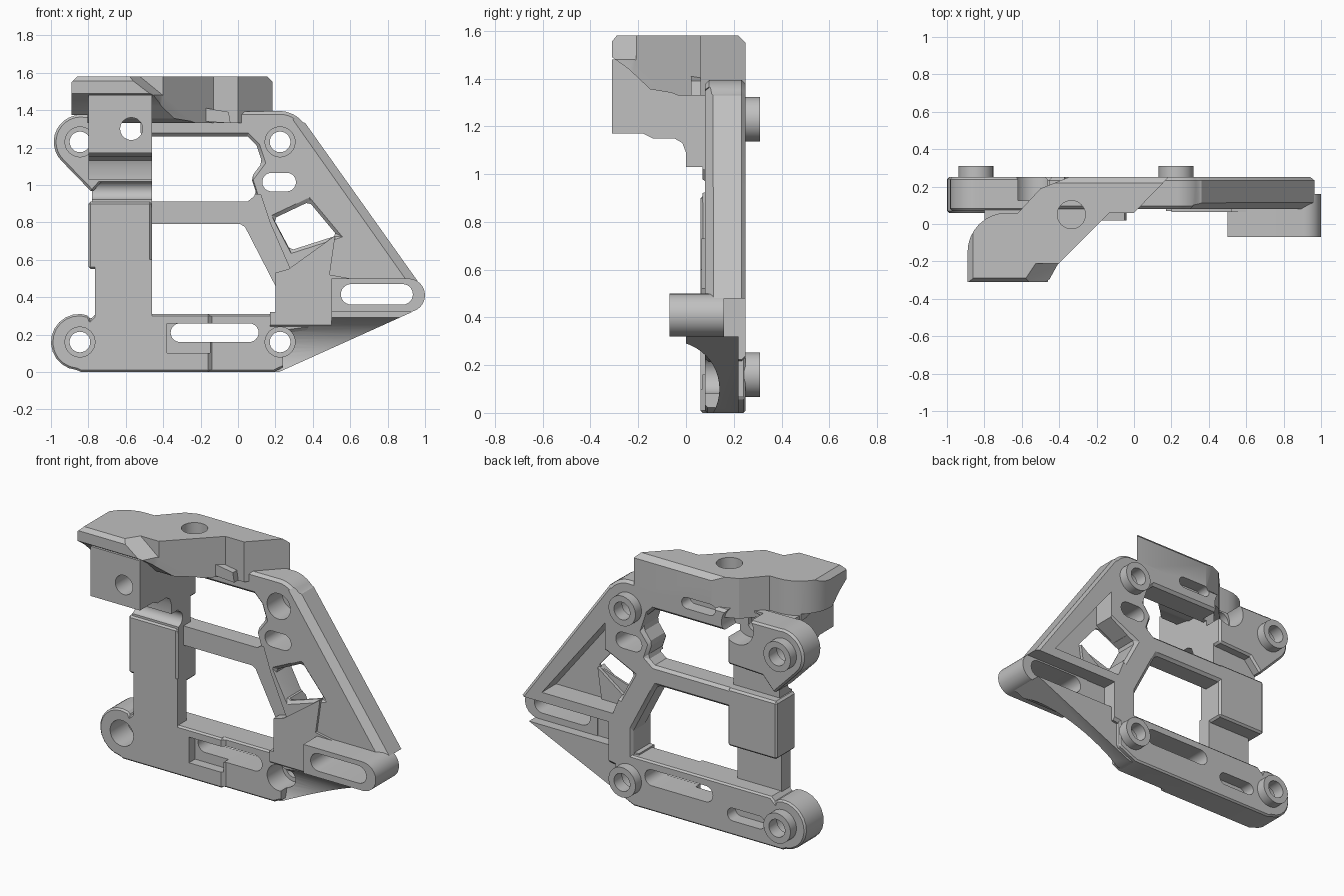
import bpy, bmesh
from math import sin, cos, radians
from mathutils import Vector

if "Cube" in bpy.data.objects:
    bpy.data.objects.remove(bpy.data.objects["Cube"])

grey = bpy.data.materials.new("matte_grey")
grey.use_nodes = True
grey.diffuse_color = (0.53, 0.53, 0.53, 1)
grey.node_tree.nodes["Principled BSDF"].inputs["Base Color"].default_value = (0.53, 0.53, 0.53, 1)

AXES = {"x": lambda u, v, t: (t, u, v),
        "y": lambda u, v, t: (u, t, v),
        "z": lambda u, v, t: (u, v, t)}


def finish(name, bm):
    bmesh.ops.recalc_face_normals(bm, faces=bm.faces)
    mesh = bpy.data.meshes.new(name)
    bm.to_mesh(mesh)
    bm.free()
    mesh.materials.append(grey)
    obj = bpy.data.objects.new(name, mesh)
    bpy.context.collection.objects.link(obj)
    return obj


def prism(name, pts, a, b, axis="y"):
    """Extrude a 2D profile along an axis from a to b."""
    bm = bmesh.new()
    face = bm.faces.new([bm.verts.new(AXES[axis](u, v, a)) for u, v in pts])
    moved = bmesh.ops.extrude_face_region(bm, geom=[face])["geom"]
    shift = Vector(AXES[axis](0, 0, b - a))
    bmesh.ops.translate(bm, vec=shift, verts=[e for e in moved if isinstance(e, bmesh.types.BMVert)])
    return finish(name, bm)


def hull(name, pts):
    bm = bmesh.new()
    for p in pts:
        bm.verts.new(p)
    bmesh.ops.convex_hull(bm, input=bm.verts)
    return finish(name, bm)


def arc(cx, cy, r, start, end, n=12):
    return [(cx + r * cos(radians(start + (end - start) * i / n)),
             cy + r * sin(radians(start + (end - start) * i / n))) for i in range(n + 1)]


def circle(cx, cy, r):
    return arc(cx, cy, r, 0, 352.5, 47)


def stadium(x1, x2, z, r):
    return arc(x2, z, r, -90, 90) + arc(x1, z, r, 90, 270)


def rect(u1, v1, u2, v2):
    return [(u1, v1), (u2, v1), (u2, v2), (u1, v2)]


def bake(obj):
    bpy.context.view_layer.update()
    graph = bpy.context.evaluated_depsgraph_get()
    mesh = bpy.data.meshes.new_from_object(obj.evaluated_get(graph))
    obj.modifiers.clear()
    obj.data = mesh


def cut(obj, *cutters, keep=False):
    for c in cutters:
        mod = obj.modifiers.new("cut", "BOOLEAN")
        mod.operation, mod.solver, mod.object = "DIFFERENCE", "EXACT", c
        bake(obj)
        if not keep:
            bpy.data.objects.remove(c)


def chamfer(obj, width):
    mod = obj.modifiers.new("chamfer", "BEVEL")
    mod.width, mod.segments, mod.limit_method, mod.angle_limit = width, 1, "ANGLE", radians(50)
    bake(obj)


parts = []

# Lower beam with rounded lug
beam = prism("lower_beam", arc(-0.85, 0.16, 0.15, 265, 70) + [(-0.79, 0.28), (-0.76, 0.31),
             (0.32, 0.31), (0.32, 0.06), (0.19, 0), (-0.84, 0)], 0.06, 0.25)
cut(beam, prism("c", rect(-0.15, -0.1, 0.5, 0.5), 0, 0.08))
chamfer(beam, 0.02)
cut(beam, prism("c", stadium(-0.31, 0.06, 0.21, 0.05), 0, 0.4),
    prism("c", stadium(-0.68, -0.5, 0.13, 0.04), 0.17, 0.4),
    prism("c", rect(-0.38, 0.1, -0.15, 0.26), 0, 0.12),
    prism("c", rect(0.24, -0.1, 0.5, 0.29), 0, 0.15))
parts.append(beam)

# Truss: top bar, crossbar, arms and diagonal strut
truss = prism("truss_frame", [(-0.52, 0.79), (0.03, 0.79), (0.2, 0.46), (0.2, 0.2), (0.55, 0.25),
              (0.88, 0.32)] + arc(0.91, 0.41, 0.085, -60, 35, 6) + [(0.36, 1.33)]
              + arc(0.22, 1.23, 0.165, 40, 85, 6) + [(-0.52, 1.39), (-0.52, 1.26), (0.05, 1.26),
              (0.1, 1.21), (0.13, 1.12), (0.07, 1.04), (0.1, 0.95), (0.05, 0.91), (-0.52, 0.91)], 0.08, 0.25)
cut(truss, prism("c", [(0.19, 0.82), (0.38, 0.91), (0.53, 0.73), (0.28, 0.65)], 0, 0.4))
chamfer(truss, 0.022)
# Slanted front edge along the outside of the strut
outer = [(0.33, 1.375), (0.97, 0.47)]
slant = hull("c", [(x + d * 0.816, y, z + d * 0.579) for x, z in outer
                   for d, y in ((-0.055, 0.07), (0.06, 0.07), (0.06, 0.16), (-0.045, 0.08))])
cut(truss, slant, prism("c", stadium(0.18, 0.26, 1.015, 0.05), 0, 0.4),
    prism("c", [(0.385, 1.09), (0.82, 0.54), (0.33, 0.54), (0.25, 0.74), (0.25, 0.85), (0.385, 0.92)], 0.11, 0.4),
    prism("c", rect(0.36, 0.1, 1.1, 0.48), 0.155, 0.4),
    prism("c", [(-0.6, 0.7), (0.06, 0.7), (0.22, 0.4), (0.3, 0.5), (0.17, 0.8), (0.12, 0.95), (-0.6, 0.95)], 0, 0.12))
parts.append(truss)

# Front gusset and slotted boss
gusset = prism("gusset_plate", [(0.2, 0.29), (0.2, 0.53), (0.27, 0.55), (0.52, 0.73),
               (0.49, 0.52), (0.6, 0.5), (0.6, 0.29)], 0.065, 0.13)
boss = prism("slotted_boss", arc(0.91, 0.41, 0.09, -90, 90) + [(0.5, 0.5), (0.5, 0.32)], -0.07, 0.16)
parts += [gusset, boss]

# Lower triangular web, scooped out underneath
web = prism("lower_web", [(0.17, 0), (0.22, 0), (0.93, 0.32), (0.17, 0.32)], 0.0, 0.22)
cut(web, prism("c", circle(-0.06, 0.1, 0.2), 0, 1.2, "x"),
    prism("c", rect(0, -0.1, 0.5, 0.5), -0.1, 0.07))
parts.append(web)
slot = prism("c", stadium(0.605, 0.88, 0.415, 0.055), -0.5, 0.5)
for p in (gusset, boss, truss, web):
    cut(p, slot, keep=True)
bpy.data.objects.remove(slot)

# Column with its rear block and recessed neck
parts.append(prism("column", rect(-0.765, 0.29, -0.46, 0.6), 0.06, 0.15))
block = prism("column_block", rect(-0.8, 0.55, -0.46, 0.91), 0.06, 0.25)
chamfer(block, 0.012)
neck = prism("neck", rect(-0.78, 0.88, -0.46, 1.12), 0.07, 0.19)
cut(neck, prism("c", circle(0.06, 0.97, 0.05), -1, 0, "x"))
parts += [block, neck]

# Upper lug and the clamp wall in front of it
lug = prism("upper_lug", arc(-0.84, 1.23, 0.145, 225, 80) + [(-0.46, 1.37), (-0.46, 1.06),
            (-0.7, 1.05), (-0.78, 0.96)], 0.07, 0.25)
chamfer(lug, 0.012)
wall = prism("clamp_wall", [(-0.31, 1.17), (-0.18, 1.17), (-0.14, 1.15), (-0.05, 1.15), (-0.015, 1.13),
             (0, 1.09), (0, 1.03), (0.12, 1.03), (0.12, 1.365), (-0.02, 1.365), (-0.02, 1.5), (-0.31, 1.48)],
             -0.8, -0.46, "x")
for p in (lug, wall):
    cut(p, prism("c", circle(-0.57, 1.3, 0.06), -0.5, 0.5))
for p in (lug, truss):
    cut(p, prism("c", circle(-0.53, 1.31, 0.11), 0.125, 0.5))
parts += [lug, wall]

# Top mounting block
top = prism("top_block", [(-0.89, -0.31), (-0.46, -0.31), (-0.41, -0.22), (-0.13, 0.06), (0, 0.06),
            (0.185, 0.25), (-0.35, 0.25), (-0.5, 0.19), (-0.62, 0.06)]
            + arc(-0.68, -0.15, 0.21, 90, 180, 8), 1.33, 1.58, "z")
cut(top, prism("c", [(-0.4, 1.57), (-0.31, 1.49), (-0.24, 1.44), (-0.15, 1.355), (-0.06, 1.34),
                     (0.04, 1.3), (-0.4, 1.2)], -1, 0.3, "x"),
    prism("c", [(0.22, 1.6), (0.22, 1.58), (0.25, 1.55), (0.3, 1.55), (0.3, 1.6)], -1, 1, "x"),
    prism("c", [(-0.33, 1.6), (-0.33, 1.53), (-0.31, 1.555), (-0.29, 1.58), (-0.27, 1.6)], -1, 1, "x"),
    prism("c", rect(-1, 1.3, -0.805, 1.375), -0.5, 0.5),
    prism("c", [(-0.92, 1.52), (-0.84, 1.6), (-0.92, 1.6)], -0.5, 0.5),
    hull("c", [(-0.63, -0.33, 1.6), (-0.55, -0.21, 1.6), (-0.39, -0.21, 1.47), (-0.46, -0.33, 1.47),
               (-0.3, -0.21, 1.6), (-0.3, -0.33, 1.6)]),
    prism("c", circle(-0.335, 0.05, 0.075), 1.36, 1.7, "z"))
for p in (top, truss):
    cut(p, prism("c", stadium(-0.34, -0.18, 1.365, 0.035), 0.17, 0.4))
parts.append(top)
parts.append(prism("front_prong", [(-0.19, 1.34), (-0.17, 1.41), (-0.05, 1.39), (-0.04, 1.33)], 0.02, 0.1))

# Rear bosses, with a bore and a front counterbore through everything they meet
for name, x, z, host in (("upper_right", -0.845, 1.23, [lug]), ("upper_left", 0.225, 1.23, [truss]),
                         ("lower_right", -0.845, 0.16, [beam]), ("lower_left", 0.225, 0.16, [beam, web, truss])):
    ring = prism(name + "_rear_boss", circle(x, z, 0.093), 0.2, 0.31)
    for p in host + [ring]:
        cut(p, prism("c", circle(x, z, 0.055), -0.5, 0.5),
            prism("c", circle(x, z, 0.08), -0.5, 0.23))
    parts.append(ring)

# Smooth the curved walls, keep the edges sharp
bpy.ops.object.select_all(action="DESELECT")
for p in parts:
    p.select_set(True)
bpy.context.view_layer.objects.active = parts[0]
bpy.ops.object.shade_smooth_by_angle(angle=radians(25))
